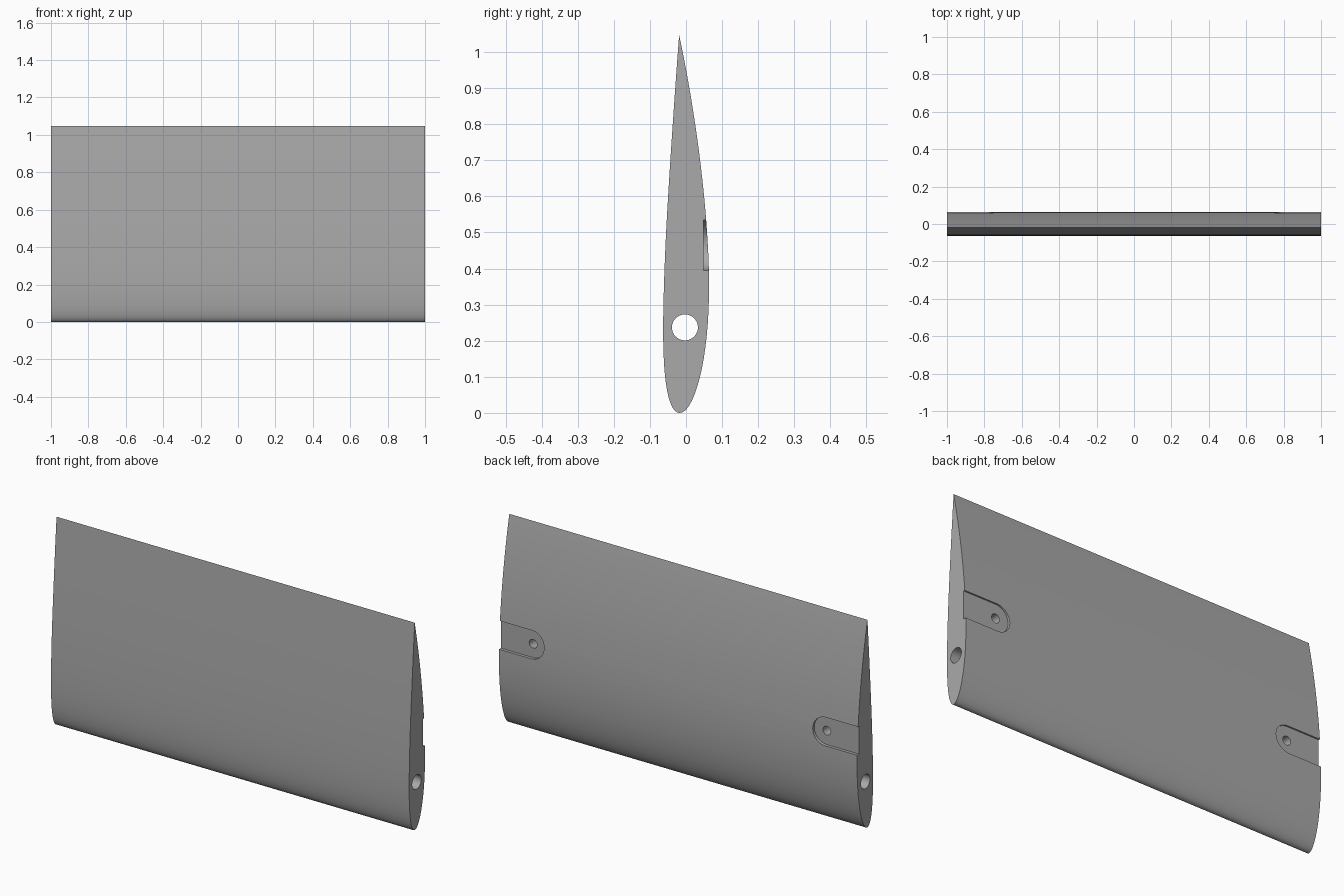
import bpy, bmesh, math

cube = bpy.data.objects.get("Cube")
if cube:
    bpy.data.objects.remove(cube, do_unlink=True)

CHORD = 1.047
CHORD_Y = -0.019     # y of the chord line
STEPS = 40           # profile steps per side

grey = bpy.data.materials.new("plain grey")
grey.use_nodes = True
colour = (0.4, 0.4, 0.4, 1)
grey.diffuse_color = colour
grey.node_tree.nodes["Principled BSDF"].inputs["Base Color"].default_value = colour


def section(t, side):
    """Point (y, z) of a cambered airfoil, 12 percent thick; side is 1 or -1."""
    m, p = 0.02, 0.4
    half = 0.6 * (0.2969 * math.sqrt(t) - 0.126 * t - 0.3516 * t**2
                  + 0.2843 * t**3 - 0.1036 * t**4)
    k = m / p**2 if t < p else m / (1 - p)**2
    camber = k * (2 * p * t - t * t + (0 if t < p else 1 - 2 * p))
    slope = math.atan(2 * k * (p - t))
    return (CHORD_Y + CHORD * (camber + side * half * math.cos(slope)),
            CHORD * (t - side * half * math.sin(slope)))


def prism(name, outline, direction):
    """Extrude a closed outline of 3D points along a direction."""
    bm = bmesh.new()
    face = bm.faces.new([bm.verts.new(p) for p in outline])
    new = bmesh.ops.extrude_face_region(bm, geom=[face])["geom"]
    bmesh.ops.translate(bm, vec=direction,
                        verts=[v for v in new if isinstance(v, bmesh.types.BMVert)])
    bmesh.ops.recalc_face_normals(bm, faces=bm.faces)
    mesh = bpy.data.meshes.new(name)
    bm.to_mesh(mesh)
    bm.free()
    mesh.materials.append(grey)
    obj = bpy.data.objects.new(name, mesh)
    bpy.context.collection.objects.link(obj)
    return obj


def arc(radius, start, end, count):
    return [(radius * math.cos(start + (end - start) * i / count),
             radius * math.sin(start + (end - start) * i / count)) for i in range(count + 1)]


# Wing body: airfoil standing on its leading edge
stations = [(1 - math.cos(math.pi * i / STEPS)) / 2 for i in range(STEPS + 1)]
profile = [section(t, 1) for t in reversed(stations)]
profile += [section(t, -1) for t in stations[1:-1]]
low = min(z for y, z in profile)
wing = prism("wing_panel", [(-1, y, z - low) for y, z in profile], (2, 0, 0))

# Spar hole along the whole span
circle = arc(0.036, 0, 2 * math.pi, 40)[:-1]
cutters = [prism("spar_hole_cutter",
                 [(-1.1, -0.003 + a, 0.237 + b) for a, b in circle], (2.2, 0, 0))]

# Round-ended bracket recess with a blind screw hole at each end
for s, side in ((1, "left"), (-1, "right")):
    slot = [(-0.3, -0.07), (-0.3, 0.07)]
    slot += arc(0.07, math.pi / 2, -math.pi / 2, 24)
    cutters.append(prism(side + "_recess_cutter",
                         [(s * (0.82 - a), 0.048, 0.465 + b) for a, b in slot], (0, 0.1, 0)))
    screw = arc(0.022, 0, 2 * math.pi, 24)[:-1]
    cutters.append(prism(side + "_screw_hole_cutter",
                         [(s * 0.82 + a, -0.02, 0.465 + b) for a, b in screw], (0, 0.12, 0)))

for cutter in cutters:
    cutter.hide_render = True
    mod = wing.modifiers.new(cutter.name, "BOOLEAN")
    mod.operation = "DIFFERENCE"
    mod.solver = "EXACT"
    mod.object = cutter

# Bake the cuts, drop the cutters and smooth the curved skin
bpy.context.view_layer.update()
graph = bpy.context.evaluated_depsgraph_get()
baked = bpy.data.meshes.new_from_object(wing.evaluated_get(graph))
wing.modifiers.clear()
wing.data = baked
for cutter in cutters:
    bpy.data.objects.remove(cutter, do_unlink=True)

bpy.ops.object.select_all(action="DESELECT")
wing.select_set(True)
bpy.context.view_layer.objects.active = wing
bpy.ops.object.shade_smooth_by_angle(angle=math.radians(30))
